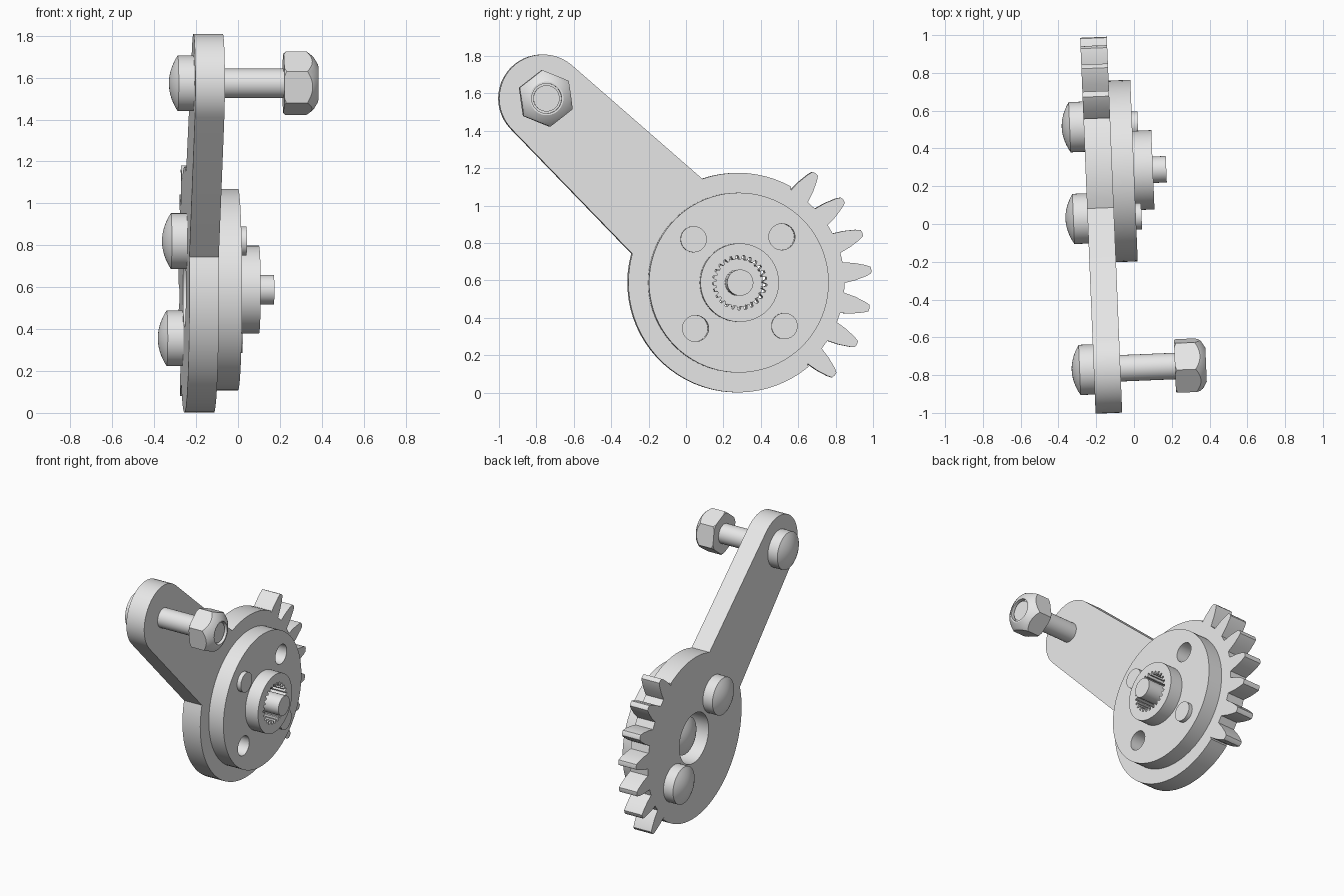
import bpy, bmesh
from math import cos, sin, pi, radians
from mathutils import Matrix

cube = bpy.data.objects.get("Cube")
if cube:
    bpy.data.objects.remove(cube, do_unlink=True)

mat = bpy.data.materials.new("light_grey_metal")
mat.use_nodes = True
GREY = (0.8, 0.8, 0.8, 1)
mat.diffuse_color = GREY
mat.node_tree.nodes["Principled BSDF"].inputs["Base Color"].default_value = GREY

# Parts are drawn in the gear plane (u, v) with the axle along w,
# then placed upright with a slight turn about the vertical.
FRAME = (Matrix.Translation((0, 0.283, 0.588)) @ Matrix.Rotation(radians(2.35), 4, 'Z')
         @ Matrix(((0, 0, 1, 0), (1, 0, 0, 0), (0, 1, 0, 0), (0, 0, 0, 1))))
PLATE_BACK, PLATE_FRONT, HUB_FRONT = -0.256, -0.115, 0.1
ARM_U, ARM_V, ARM_R = -1.043, 0.985, 0.235
PIN_R, HEAD_R = 0.07, 0.133


def polar(r, deg, u=0, v=0):
    return (u + r * cos(radians(deg)), v + r * sin(radians(deg)))


def arc(r, start, end, n, u=0, v=0):
    return [polar(r, start + (end - start) * i / n, u, v) for i in range(n + 1)]


def circle(r, n=64, u=0, v=0, turn=0):
    return [polar(r, turn + 360 * i / n, u, v) for i in range(n)]


def select(obj):
    bpy.ops.object.select_all(action='DESELECT')
    obj.select_set(True)
    bpy.context.view_layer.objects.active = obj


def finish(obj):
    obj.data.materials.clear()
    obj.data.materials.append(mat)
    select(obj)
    bpy.ops.object.shade_smooth_by_angle(angle=radians(30))


def slab(name, loops, w0, w1):
    """Extrude a flat outline with holes from w0 to w1."""
    curve = bpy.data.curves.new(name, 'CURVE')
    curve.dimensions = '2D'
    curve.fill_mode = 'BOTH'
    curve.extrude = (w1 - w0) / 2
    for loop in loops:
        spline = curve.splines.new('POLY')
        spline.points.add(len(loop) - 1)
        for point, (u, v) in zip(spline.points, loop):
            point.co = (u, v, 0, 1)
        spline.use_cyclic_u = True
    obj = bpy.data.objects.new(name, curve)
    bpy.context.collection.objects.link(obj)
    select(obj)
    bpy.ops.object.convert(target='MESH')
    obj = bpy.context.view_layer.objects.active
    bm = bmesh.new()
    bm.from_mesh(obj.data)
    bmesh.ops.remove_doubles(bm, verts=bm.verts, dist=1e-5)
    bmesh.ops.recalc_face_normals(bm, faces=bm.faces)
    bm.transform(FRAME @ Matrix.Translation((0, 0, (w0 + w1) / 2)))
    bm.to_mesh(obj.data)
    bm.free()
    finish(obj)
    return obj


def lathe(name, profile, u, v):
    """Revolve (radius, w) points about an axle at u, v."""
    bm = bmesh.new()
    verts = [bm.verts.new((r, 0, w)) for r, w in profile]
    edges = [bm.edges.new(pair) for pair in zip(verts, verts[1:])]
    bmesh.ops.spin(bm, geom=verts + edges, cent=(0, 0, 0), axis=(0, 0, 1),
                   angle=2 * pi, steps=48)
    bmesh.ops.remove_doubles(bm, verts=bm.verts, dist=1e-5)
    bmesh.ops.recalc_face_normals(bm, faces=bm.faces)
    bm.transform(FRAME @ Matrix.Translation((u, v, 0)))
    mesh = bpy.data.meshes.new(name)
    bm.to_mesh(mesh)
    bm.free()
    obj = bpy.data.objects.new(name, mesh)
    bpy.context.collection.objects.link(obj)
    finish(obj)
    return obj


def bolt(name, u, v, seat, tip):
    """Domed head behind the seat, plain shank to the tip."""
    dome = [(HEAD_R * i / 8, seat - 0.075 - 0.042 * (1 - (i / 8) ** 2)) for i in range(9)]
    lathe(name, dome + [(HEAD_R, seat), (PIN_R, seat), (PIN_R, tip), (0, tip)], u, v)


# Lever plate: toothed sector, round body and arm with a rounded end
half = [(5.6, 0.57), (4.2, 0.63), (2.4, 0.69), (1.4, 0.714)]
tooth = [(-a, r) for a, r in half] + [(0, 0.717)] + [(a, r) for a, r in reversed(half)]
outline = []
for i in range(7):
    outline += [polar(r, -43.8 + 16.4 * i + a) for a, r in tooth]
outline += arc(0.587, 61, 109, 10)
outline += arc(ARM_R, 49, 224, 24, ARM_U, ARM_V)
outline += arc(0.587, 164.7, 310, 30)
slab("lever_plate", [outline, circle(0.18)], PLATE_BACK, PLATE_FRONT)

# Flange and hub share a splined bore
bore = []
for i in range(25):
    for step, r in ((0, 0.125), (0.3, 0.125), (0.5, 0.146), (0.8, 0.146)):
        bore.append(polar(r, (i + step) * 360 / 25))
holes = [(-0.243, 0.232), (0.23, 0.245), (-0.232, -0.245), (0.243, -0.232)]
slab("flange", [circle(0.481, 80), bore] + [circle(PIN_R, 32, u, v) for u, v in holes],
     PLATE_FRONT, 0)
slab("hub", [circle(0.21), bore], 0, HUB_FRONT)

# Pins through two of the flange holes, and the centre pin in its recess
bolt("upper_pin", *holes[0], PLATE_BACK, 0.03)
bolt("lower_pin", *holes[3], PLATE_BACK, 0.03)
bolt("centre_pin", 0, 0, PLATE_FRONT, 0.171)

# Arm bolt and its chamfered hexagonal nut
bolt("arm_bolt", ARM_U, ARM_V, PLATE_BACK, 0.325)
nut = slab("nut", [circle(0.153, 6, ARM_U, ARM_V, 38)], 0.15, 0.36)
shape = lathe("nut_shape", [(0, 0.174), (0.142, 0.174), (0.156, 0.187), (0.156, 0.28),
                            (0.125, 0.318), (0.09, 0.339), (0.08, 0.339), (0.08, 0.31),
                            (0, 0.31)], ARM_U, ARM_V)
shape.hide_render = True
mod = nut.modifiers.new("chamfer", 'BOOLEAN')
mod.operation = 'INTERSECT'
mod.solver = 'EXACT'
mod.object = shape
select(nut)
bpy.ops.object.modifier_move_to_index(modifier=mod.name, index=0)
bpy.ops.object.modifier_apply(modifier=mod.name)
bpy.data.objects.remove(shape, do_unlink=True)
finish(nut)
